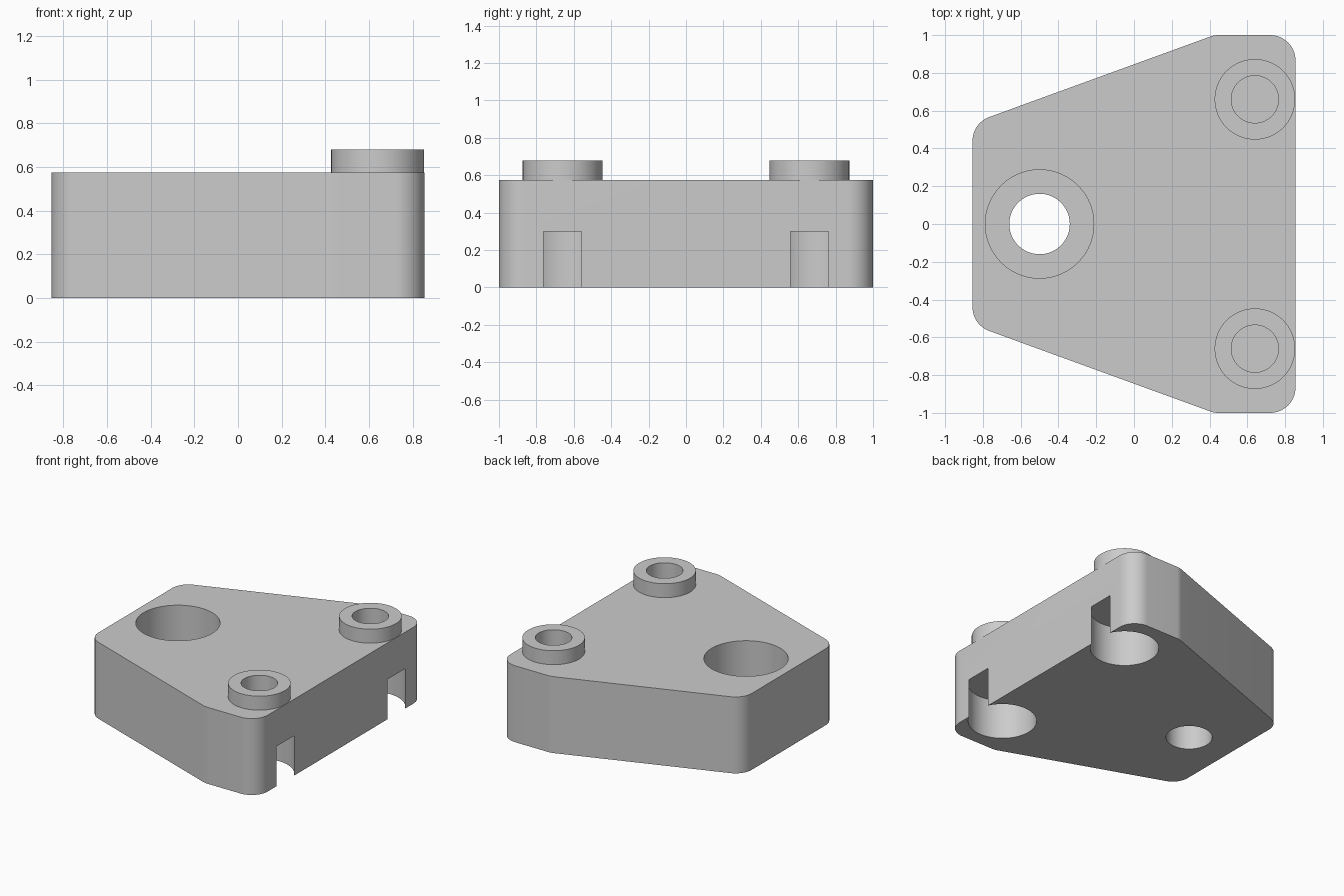
import bpy
import bmesh
import math
from mathutils import Vector

cube = bpy.data.objects.get("Cube")
if cube:
    bpy.data.objects.remove(cube, do_unlink=True)

TOP = 0.575
BOSS_TOP = 0.68
RECESS = 0.30
BOSS_X, BOSS_Y = 0.64, 0.66
HOLE_X = -0.50
FILLET = 0.134

grey = bpy.data.materials.new("plain grey")
grey.use_nodes = True
colour = (0.6, 0.6, 0.6, 1)
grey.diffuse_color = colour
grey.node_tree.nodes["Principled BSDF"].inputs["Base Color"].default_value = colour


def add_object(name, bm):
    bmesh.ops.recalc_face_normals(bm, faces=bm.faces)
    mesh = bpy.data.meshes.new(name)
    bm.to_mesh(mesh)
    bm.free()
    mesh.materials.append(grey)
    obj = bpy.data.objects.new(name, mesh)
    bpy.context.collection.objects.link(obj)
    return obj


def cylinder(name, x, y, radius, bottom, top):
    bm = bmesh.new()
    bmesh.ops.create_cone(bm, cap_ends=True, segments=96, radius1=radius,
                          radius2=radius, depth=top - bottom)
    bmesh.ops.translate(bm, verts=bm.verts, vec=(x, y, (bottom + top) / 2))
    return add_object(name, bm)


def rounded(corners, radius, steps=12):
    """Round every corner of a counter-clockwise outline with a tangent arc."""
    points = []
    for i, corner in enumerate(corners):
        a = (corners[i - 1] - corner).normalized()
        b = (corners[(i + 1) % len(corners)] - corner).normalized()
        half = a.angle(b) / 2
        centre = corner + (a + b).normalized() * radius / math.sin(half)
        start = corner + a * radius / math.tan(half) - centre
        turn = math.pi - 2 * half
        for s in range(steps + 1):
            t = turn * s / steps
            c, n = math.cos(t), math.sin(t)
            points.append(centre + Vector((start.x * c - start.y * n,
                                           start.x * n + start.y * c)))
    return points


def combine(target, other, operation):
    mod = target.modifiers.new(other.name, 'BOOLEAN')
    mod.operation = operation
    mod.solver = 'EXACT'
    mod.object = other
    bpy.context.view_layer.objects.active = target
    bpy.ops.object.modifier_apply(modifier=mod.name)
    bpy.data.objects.remove(other, do_unlink=True)


# Tapered block with rounded vertical corners
half_outline = [Vector((0.855, 1)), Vector((0.425, 1)), Vector((-0.855, 0.534))]
outline = half_outline + [Vector((p.x, -p.y)) for p in reversed(half_outline)]
bm = bmesh.new()
base = bm.faces.new([bm.verts.new((p.x, p.y, 0)) for p in rounded(outline, FILLET)])
walls = bmesh.ops.extrude_face_region(bm, geom=[base], use_keep_orig=True)
bmesh.ops.translate(bm, vec=(0, 0, TOP),
                    verts=[v for v in walls["geom"] if isinstance(v, bmesh.types.BMVert)])
block = add_object("mounting_block", bm)

# Hollow bosses on top, with wide recesses below that break through the side
for side in (1, -1):
    y = side * BOSS_Y
    combine(block, cylinder("boss", BOSS_X, y, 0.213, TOP - 0.1, BOSS_TOP), 'UNION')
    combine(block, cylinder("boss_hole", BOSS_X, y, 0.125, RECESS + 0.02, 1), 'DIFFERENCE')
    combine(block, cylinder("recess", BOSS_X, y, 0.238, -0.2, RECESS), 'DIFFERENCE')

# Counterbored through hole
combine(block, cylinder("counterbore", HOLE_X, 0, 0.287, 0.25, 1), 'DIFFERENCE')
combine(block, cylinder("through_hole", HOLE_X, 0, 0.16, -0.2, 1), 'DIFFERENCE')

# Smooth curves, sharp edges
bpy.ops.object.select_all(action='DESELECT')
block.select_set(True)
bpy.context.view_layer.objects.active = block
bpy.ops.object.shade_smooth_by_angle(angle=math.radians(30))
